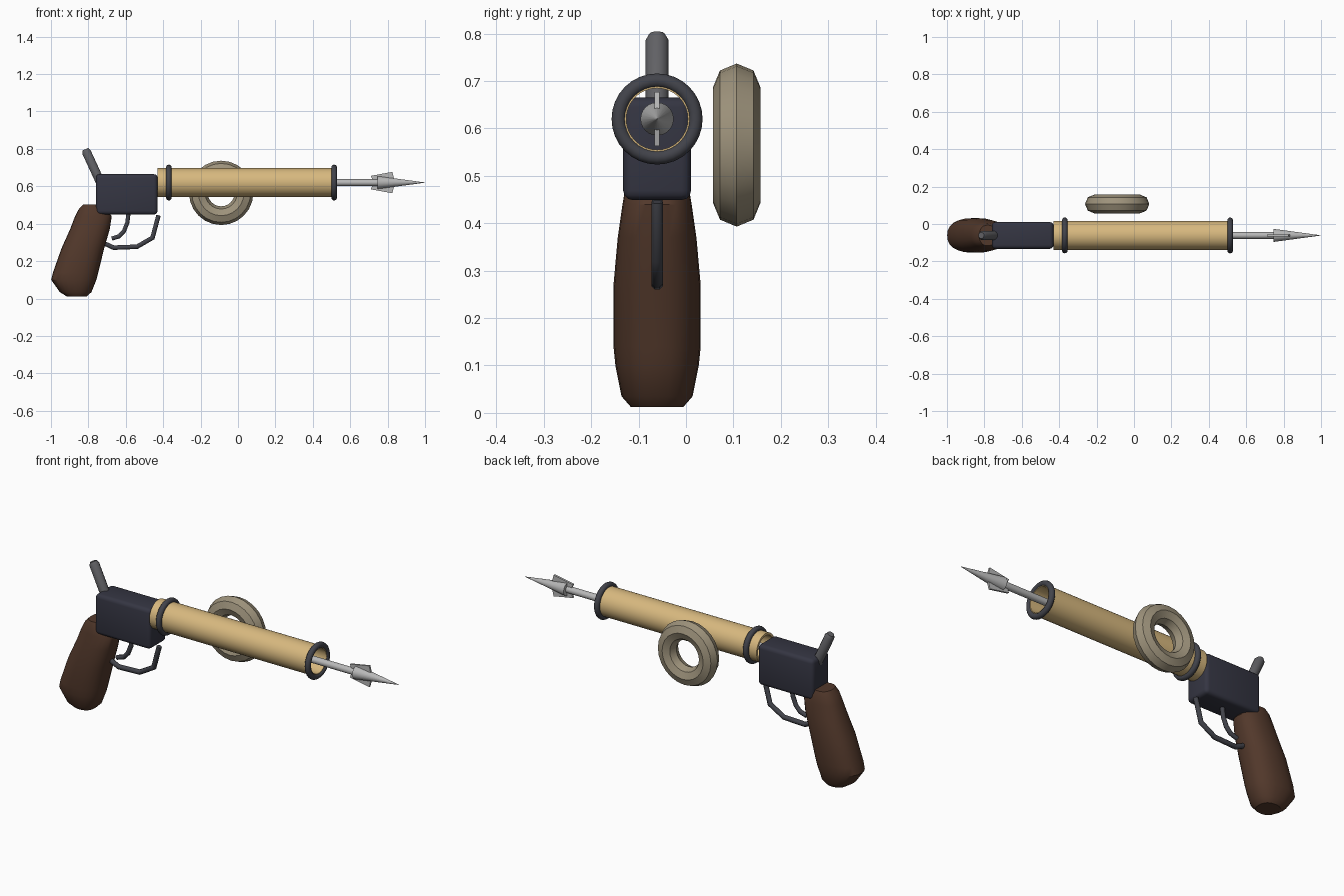
import bpy, bmesh, math
from math import sin, cos, pi
from mathutils import Vector, Matrix

if "Cube" in bpy.data.objects:
    bpy.data.objects.remove(bpy.data.objects["Cube"], do_unlink=True)

CY, CZ = -0.061, 0.62          # bore axis


def material(name, rgb):
    m = bpy.data.materials.new(name)
    m.use_nodes = True
    m.diffuse_color = (*rgb, 1)
    m.node_tree.nodes["Principled BSDF"].inputs["Base Color"].default_value = (*rgb, 1)
    return m


brass = material("brass", (0.68, 0.48, 0.21))
navy = material("navy_metal", (0.035, 0.036, 0.055))
iron = material("dark_iron", (0.055, 0.057, 0.07))
grey = material("grey_metal", (0.12, 0.12, 0.13))
wood = material("dark_wood", (0.085, 0.04, 0.024))
stone = material("tan_wheel", (0.34, 0.29, 0.20))
silver = material("silver", (0.48, 0.48, 0.48))


def finish(bm, name, mat, angle=35):
    bmesh.ops.recalc_face_normals(bm, faces=bm.faces)
    me = bpy.data.meshes.new(name)
    bm.to_mesh(me)
    bm.free()
    ob = bpy.data.objects.new(name, me)
    bpy.context.collection.objects.link(ob)
    me.materials.append(mat)
    bpy.ops.object.select_all(action="DESELECT")
    ob.select_set(True)
    bpy.context.view_layer.objects.active = ob
    bpy.ops.object.shade_smooth_by_angle(angle=math.radians(angle))
    return ob


def loft(name, rings, mat, caps=True, loop=False, angle=35):
    """Skin a list of point rings; loop joins the last ring to the first."""
    bm = bmesh.new()
    vs = [[bm.verts.new(p) for p in r] for r in rings]
    n = len(vs[0])
    pairs = list(zip(vs, vs[1:])) + ([(vs[-1], vs[0])] if loop else [])
    for a, b in pairs:
        for i in range(n):
            j = (i + 1) % n
            bm.faces.new((a[i], a[j], b[j], b[i]))
    if caps and not loop:
        bm.faces.new(vs[0])
        bm.faces.new(vs[-1])
    return finish(bm, name, mat, angle)


def lathe_x(name, profile, mat, sides=32, loop=False):
    """Revolve (x, radius) points around the bore axis."""
    rings = [[(x, CY + r * cos(2 * pi * i / sides), CZ + r * sin(2 * pi * i / sides))
              for i in range(sides)] for x, r in profile]
    return loft(name, rings, mat, loop=loop)


def rod(name, pts, r, mat, sides=8):
    """Sweep a round bar through (x, z) points in the middle plane."""
    p = [Vector((x, CY, z)) for x, z in pts]
    rings = []
    for i, c in enumerate(p):
        d1 = (p[i] - p[i - 1]).normalized() if i else (p[1] - p[0]).normalized()
        d2 = (p[i + 1] - p[i]).normalized() if i < len(p) - 1 else d1
        t = (d1 + d2).normalized()
        side = Vector((0, 1, 0))
        up = side.cross(t) / max(t.dot(d1), 0.5)
        rings.append([c + r * (side * cos(a) + up * sin(a))
                      for a in [2 * pi * (k + 0.5) / sides for k in range(sides)]])
    return loft(name, rings, mat, angle=50)


# Open barrel tube and its two rounded bands
lathe_x("barrel", [(-0.43, 0.077), (0.522, 0.077), (0.522, 0.065), (-0.43, 0.065)], brass, loop=True)
for name, x in (("rear_band", -0.37), ("muzzle_band", 0.514)):
    circle = [2 * pi * i / 12 for i in range(12)]
    lathe_x(name, [(x + 0.015 * cos(a), 0.081 + 0.015 * sin(a)) for a in circle], iron, loop=True)

# Receiver block with rounded edges
bm = bmesh.new()
bmesh.ops.create_cube(bm, size=1, matrix=Matrix.Translation((-0.595, CY, 0.557))
                      @ Matrix.Diagonal((0.33, 0.143, 0.216, 1)))
bmesh.ops.bevel(bm, geom=bm.edges[:], offset=0.02, segments=3, profile=0.5, affect="EDGES")
finish(bm, "receiver", navy)

# Hammer: leaning bar with a chamfered tip
base, tip = Vector((-0.735, CY, 0.62)), Vector((-0.817, CY, 0.798))
axis = (tip - base).normalized()
side = Vector((0, 1, 0))
up = side.cross(axis)
rings = []
for t, r in ((0, 0.025), (0.92, 0.025), (1, 0.017)):
    c = base.lerp(tip, t)
    rings.append([c + r * (side * cos(a) + up * sin(a))
                  for a in [2 * pi * (k + 0.5) / 12 for k in range(12)]])
loft("hammer", rings, grey)

# Grip: leaning stack of soft oval sections (height, centre, half length, half width)
sections = [(0.012, -0.862, 0.055, 0.055), (0.035, -0.868, 0.085, 0.075),
            (0.1, -0.878, 0.121, 0.088), (0.14, -0.868, 0.121, 0.092),
            (0.27, -0.829, 0.114, 0.092), (0.37, -0.792, 0.106, 0.083),
            (0.44, -0.773, 0.098, 0.073), (0.48, -0.777, 0.073, 0.066),
            (0.503, -0.782, 0.045, 0.055)]


def soft(v):
    return math.copysign(abs(v) ** 0.85, v)


loft("grip", [[(c + rx * soft(cos(a)), CY + ry * soft(sin(a)), z)
               for a in [2 * pi * i / 24 for i in range(24)]]
              for z, c, rx, ry in sections], wood)

# Trigger and its guard
rod("trigger_guard", [(-0.425, 0.445), (-0.457, 0.325), (-0.54, 0.277),
                      (-0.665, 0.272), (-0.715, 0.295)], 0.013, iron)
rod("trigger", [(-0.585, 0.46), (-0.592, 0.405), (-0.61, 0.36), (-0.635, 0.333),
                (-0.675, 0.32)], 0.012, iron)

# Faceted wheel beside the barrel
wheel = []
for i in range(24):
    a = 2 * pi * i / 24
    wheel.append([(-0.09 + (0.122 + 0.05 * cos(b)) * cos(a), 0.107 + 0.05 * sin(b),
                   0.565 + (0.122 + 0.05 * cos(b)) * sin(a))
                  for b in [2 * pi * k / 8 for k in range(8)]])
loft("side_wheel", wheel, stone, loop=True)

# Harpoon shaft, point and two barbs
lathe_x("harpoon_shaft", [(-0.44, 0.018), (0.76, 0.018)], silver, 16)
lathe_x("harpoon_point", [(0.745, 0.035), (1.0, 0.0005)], silver, 24)
for name, s in (("upper_barb", 1), ("lower_barb", -1)):
    outline = [(0.71, 0.036), (0.825, 0.057), (0.835, 0.018), (0.72, 0.012)]
    loft(name, [[(x, CY + y, CZ + s * z) for x, z in outline] for y in (-0.005, 0.005)], silver)
